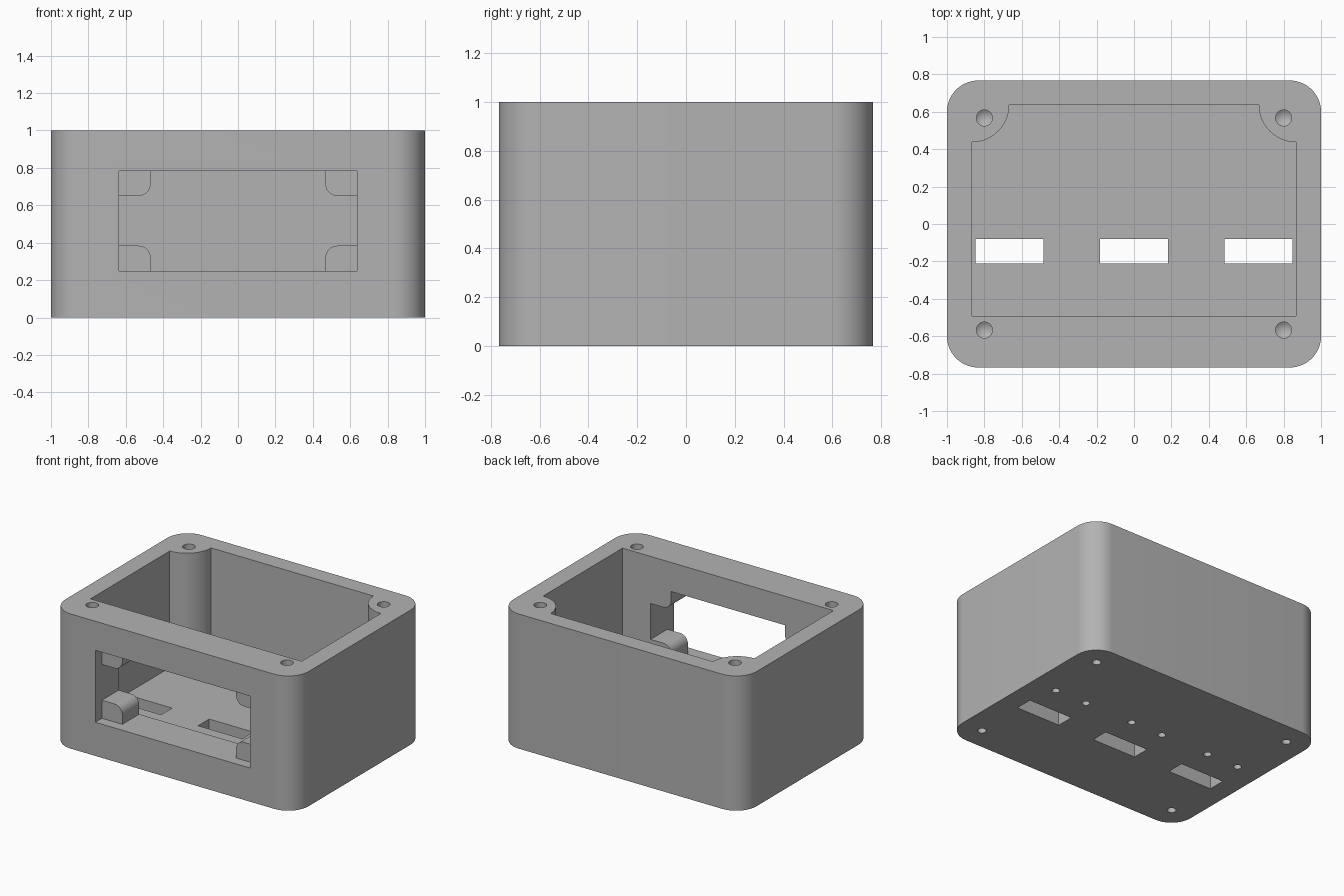
import bpy, bmesh, math
from mathutils import Matrix

cube = bpy.data.objects.get("Cube")
if cube:
    bpy.data.objects.remove(cube, do_unlink=True)

grey = bpy.data.materials.new("plain_grey")
grey.use_nodes = True
colour = (0.45, 0.45, 0.45, 1)
grey.diffuse_color = colour
grey.node_tree.nodes["Principled BSDF"].inputs["Base Color"].default_value = colour


def arc(cx, cy, r, start, end, steps=14):
    angles = [math.radians(start + (end - start) * i / steps) for i in range(steps + 1)]
    return [(cx + r * math.cos(a), cy + r * math.sin(a)) for a in angles]


def four_way(quarter):
    """Mirror a counter-clockwise quarter outline into all quadrants."""
    left = [(-x, y) for x, y in reversed(quarter)]
    half = quarter + left
    return half + [(-x, -y) for x, y in half]


def prism(name, outline, low, high, upright=True, tip=0):
    """Extrude an outline along z, or along y; tip adds a conical far end."""
    bm = bmesh.new()
    base = bm.faces.new([bm.verts.new((x, y, low)) for x, y in outline])
    made = bmesh.ops.extrude_face_region(bm, geom=[base])["geom"]
    bmesh.ops.translate(bm, vec=(0, 0, high - low),
                        verts=[v for v in made if isinstance(v, bmesh.types.BMVert)])
    if tip:
        cap = [f for f in made if isinstance(f, bmesh.types.BMFace)]
        point = bmesh.ops.poke(bm, faces=cap)["verts"][0]
        point.co.z += tip
    if not upright:
        bm.transform(Matrix(((1, 0, 0, 0), (0, 0, 1, 0), (0, 1, 0, 0), (0, 0, 0, 1))))
    bmesh.ops.recalc_face_normals(bm, faces=bm.faces)
    mesh = bpy.data.meshes.new(name)
    bm.to_mesh(mesh)
    bm.free()
    mesh.materials.append(grey)
    obj = bpy.data.objects.new(name, mesh)
    bpy.context.collection.objects.link(obj)
    return obj


def rect(cx, cy, hw, hh):
    return [(cx + hw, cy - hh), (cx + hw, cy + hh), (cx - hw, cy + hh), (cx - hw, cy - hh)]


def cut(cutter):
    mod = housing.modifiers.new("cut", 'BOOLEAN')
    mod.operation, mod.solver, mod.object = 'DIFFERENCE', 'EXACT', cutter
    bpy.context.view_layer.objects.active = housing
    bpy.ops.object.modifier_apply(modifier=mod.name)
    bpy.data.objects.remove(cutter, do_unlink=True)


def drill(x, y, r, start, end, tip):
    cut(prism("drill", arc(x, y, r, 0, 345, 23), start, end, tip=tip))


# Outer block with rounded upright edges
corner = 0.167
housing = prism("housing", four_way(arc(1 - corner, 0.767 - corner, corner, 0, 90)), 0, 1)

# Open cavity, leaving round screw posts in the two back corners
wide, back, front, floor = 0.867, 0.637, -0.493, 0.133
right_post = arc(wide, back, 0.2, 270, 180)
left_post = [(-x, y) for x, y in reversed(right_post)]
cut(prism("cavity", [(wide, front)] + right_post + left_post + [(-wide, front)], floor, 1.1))

# Front window: plain recess, then an opening with four rounded corner tabs
hw, hh, mid = 0.635, 0.267, 0.517
tab_x, tab_z, r = 0.467, 0.133, 0.065
cut(prism("recess", rect(0, mid, hw, hh), -0.85, -0.69, upright=False))
quarter = [(hw, tab_z)] + arc(tab_x + r, tab_z + r, r, 270, 180, 8) + [(tab_x, hh)]
opening = [(x, z + mid) for x, z in four_way(quarter)]
cut(prism("opening", opening, -0.72, -0.4, upright=False))

# Floor slots, each with a pair of blind pilot holes underneath
for x in (-0.666, 0, 0.666):
    cut(prism("slot", rect(x, -0.145, 0.181, 0.065), -0.1, 0.3))
    for side in (-1, 1):
        drill(x + side * 0.132, 0.132, 0.027, -0.05, 0.08, 0.015)

# Screw holes in the rim and in the underside
for sx in (-1, 1):
    for sy in (-1, 1):
        drill(sx * 0.8, sy * 0.567, 0.043, 1.05, 0.7, -0.03)
        drill(sx * 0.833, sy * 0.6, 0.03, -0.05, 0.2, 0.015)

bpy.ops.object.select_all(action='DESELECT')
housing.select_set(True)
bpy.context.view_layer.objects.active = housing
bpy.ops.object.shade_smooth_by_angle(angle=math.radians(30))
